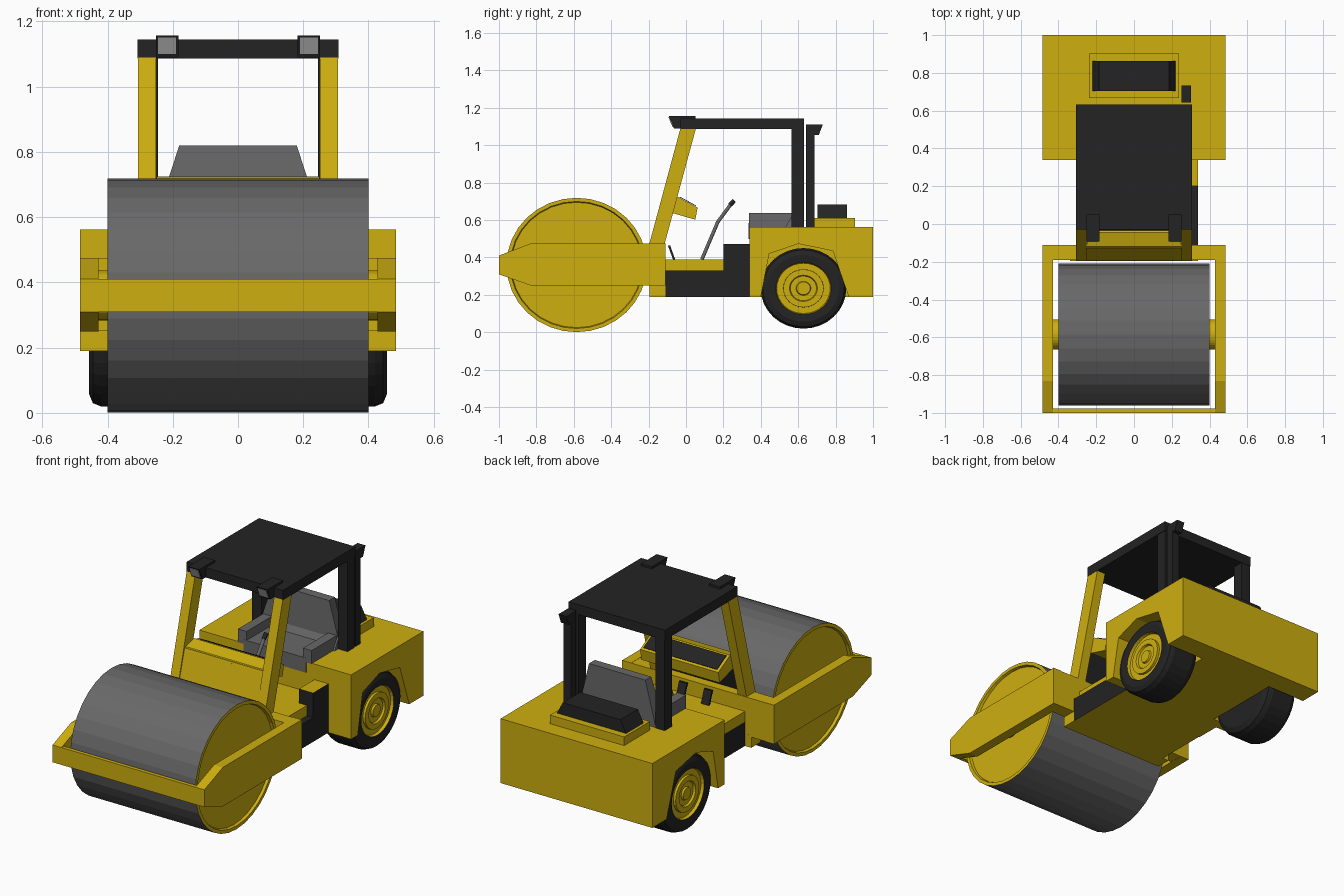
import bpy, bmesh, math
from mathutils import Vector

if "Cube" in bpy.data.objects:
    bpy.data.objects.remove(bpy.data.objects["Cube"])


def material(name, rgb):
    m = bpy.data.materials.new(name)
    m.diffuse_color = (*rgb, 1)
    m.use_nodes = True
    m.node_tree.nodes["Principled BSDF"].inputs["Base Color"].default_value = m.diffuse_color
    return m


YELLOW = material("yellow paint", (0.62, 0.43, 0.005))
BLACK = material("black", (0.017, 0.017, 0.017))
GREY = material("steel grey", (0.14, 0.14, 0.14))
LIGHT = material("lamp glass", (0.42, 0.42, 0.42))


def finish(name, bm, *mats):
    bmesh.ops.recalc_face_normals(bm, faces=bm.faces)
    me = bpy.data.meshes.new(name)
    bm.to_mesh(me)
    bm.free()
    for m in mats:
        me.materials.append(m)
    ob = bpy.data.objects.new(name, me)
    bpy.context.collection.objects.link(ob)
    return ob


def prism(name, profile, x0, x1, *mats, rule=None):
    """Extrude a (y, z) profile from x0 to x1; rule(face) picks the material."""
    bm = bmesh.new()
    a = [bm.verts.new((x0, y, z)) for y, z in profile]
    b = [bm.verts.new((x1, y, z)) for y, z in profile]
    n = len(a)
    bm.faces.new(a)
    bm.faces.new(b[::-1])
    for i in range(n):
        bm.faces.new((a[i], b[i], b[(i + 1) % n], a[(i + 1) % n]))
    bmesh.ops.recalc_face_normals(bm, faces=bm.faces)
    bm.normal_update()
    if rule:
        for f in bm.faces:
            f.material_index = rule(f)
    return finish(name, bm, *mats)


def box(name, x0, x1, y0, y1, z0, z1, *mats, rule=None):
    return prism(name, [(y0, z0), (y1, z0), (y1, z1), (y0, z1)], x0, x1, *mats, rule=rule)


def taper(ob, z_min, factor):
    """Narrow everything above z_min across x."""
    for v in ob.data.vertices:
        if v.co.z > z_min:
            v.co.x *= factor


def lathe(name, profile, cy, cz, squash, mats, rule, segs=32):
    """Revolve (x, radius) points about an axis along x; squash scales z."""
    bm = bmesh.new()
    rings = []
    for x, r in profile:
        rings.append([bm.verts.new((x, cy + r * math.cos(t), cz + squash * r * math.sin(t)))
                      for t in (2 * math.pi * i / segs for i in range(segs))])
    for k in range(len(rings) - 1):
        for i in range(segs):
            j = (i + 1) % segs
            f = bm.faces.new((rings[k][i], rings[k][j], rings[k + 1][j], rings[k + 1][i]))
            f.material_index = rule(k)
    for ring, k in ((rings[0], 0), (rings[-1], len(rings) - 2)):
        bm.faces.new(ring).material_index = rule(k)
    return finish(name, bm, *mats)


def rod(name, points, radius, mat):
    cu = bpy.data.curves.new(name, "CURVE")
    cu.dimensions = "3D"
    cu.bevel_depth = radius
    cu.bevel_resolution = 1
    cu.use_fill_caps = True
    sp = cu.splines.new("POLY")
    sp.points.add(len(points) - 1)
    for p, co in zip(sp.points, points):
        p.co = (*co, 1)
    cu.materials.append(mat)
    ob = bpy.data.objects.new(name, cu)
    bpy.context.collection.objects.link(ob)


# Roller drum with yellow recessed ends
lathe("roller_drum", [(-0.385, 0.35), (-0.4, 0.355), (-0.4, 0.375), (0.4, 0.375),
                      (0.4, 0.355), (0.385, 0.35)],
      -0.585, 0.36, 0.957, (GREY, YELLOW), lambda k: 0 if k == 2 else 1)
lathe("drum_axle", [(-0.435, 0.08), (0.435, 0.08)], -0.585, 0.36, 0.957,
      (YELLOW,), lambda k: 0)

# Drum frame: arms, front bar, rear crossbeam
ARM = [(-1, 0.31), (-0.83, 0.25), (-0.11, 0.25), (-0.11, 0.475), (-0.83, 0.475), (-1, 0.41)]
for s, side in ((-1, "left"), (1, "right")):
    prism(f"frame_arm_{side}", ARM, s * 0.428, s * 0.485, YELLOW)
box("frame_front_bar", -0.485, 0.485, -1, -0.978, 0.31, 0.41, YELLOW)
box("frame_crossbeam", -0.484, 0.484, -0.19, -0.111, 0.251, 0.474, YELLOW)
box("crossbeam_keel", -0.34, 0.34, -0.195, -0.11, 0.19, 0.26, YELLOW)

# Operator platform, side step and belly
box("belly", -0.3, 0.3, -0.11, 0.36, 0.19, 0.33, BLACK, YELLOW,
    rule=lambda f: 1 if f.normal.z < -0.5 else 0)
box("floor", -0.3, 0.3, -0.11, 0.36, 0.33, 0.39, YELLOW)
box("side_step", 0.3, 0.34, -0.11, 0.2, 0.19, 0.33, BLACK, YELLOW,
    rule=lambda f: 1 if f.normal.z < -0.5 else 0)
for x0, x1, side in ((-0.305, -0.25, "left"), (0.25, 0.34, "right")):
    box(f"side_box_{side}", x0, x1, 0.2, 0.34, 0.19, 0.472, BLACK, YELLOW,
        rule=lambda f: 1 if abs(f.normal.z) > 0.5 else 0)

# Rear body with wheel arches in its outer slices
SIDE = [(0.34, 0.19), (0.40, 0.19), (0.445, 0.42), (0.60, 0.473), (0.785, 0.435),
        (0.87, 0.19), (1, 0.19), (1, 0.562), (0.34, 0.562)]
box("rear_body_core", -0.24, 0.24, 0.34, 1, 0.19, 0.562, YELLOW)
for s, side in ((-1, "left"), (1, "right")):
    prism(f"rear_body_{side}", SIDE, s * 0.24, s * 0.485, YELLOW)
    # Tyre and stepped hub
    lathe(f"tyre_{side}", [(s * 0.245, 0.19), (s * 0.26, 0.218), (s * 0.29, 0.229),
                           (s * 0.42, 0.229), (s * 0.445, 0.218), (s * 0.456, 0.19),
                           (s * 0.452, 0.148), (s * 0.435, 0.143)],
          0.628, 0.235, 0.94, (BLACK, YELLOW), lambda k: 0 if k < 6 else 1)
    lathe(f"hub_{side}", [(s * 0.40, 0.11), (s * 0.449, 0.108), (s * 0.449, 0.075),
                          (s * 0.437, 0.07), (s * 0.437, 0.04), (s * 0.447, 0.036)],
          0.628, 0.235, 0.94, (YELLOW,), lambda k: 0, 24)

# Engine vent on the rear deck
box("deck_plate", -0.237, 0.237, 0.668, 0.903, 0.555, 0.612, YELLOW)
taper(box("engine_vent", -0.222, 0.222, 0.703, 0.862, 0.61, 0.682, BLACK), 0.65, 0.83)

# Seat
box("seat_cushion", -0.2, 0.2, 0.335, 0.57, 0.5, 0.585, GREY)
taper(prism("seat_back", [(0.53, 0.56), (0.625, 0.56), (0.628, 0.82), (0.575, 0.82),
                          (0.565, 0.62)], -0.245, 0.245, GREY), 0.7, 0.735)
for s, side in ((-1, "left"), (1, "right")):
    box(f"armrest_{side}", s * 0.18, s * 0.235, 0.336, 0.565, 0.56, 0.637, GREY)

# Canopy: slanted front pillars, rear posts, roof
for s, side in ((-1, "left"), (1, "right")):
    prism(f"front_pillar_{side}", [(-0.197, 0.47), (-0.115, 0.47), (0.053, 1.09), (-0.03, 1.09)],
          s * 0.252, s * 0.307, YELLOW)
    box(f"rear_post_{side}", s * 0.245, s * 0.305, 0.565, 0.63, 0.56, 1.09, BLACK)
    # Work lamp with a glass plate on its face
    x0, x1 = s * 0.183, s * 0.252
    prism(f"lamp_{side}", [(-0.093, 1.157), (0.05, 1.157), (0.05, 1.09), (-0.065, 1.09)],
          x0, x1, BLACK)
    prism(f"lamp_glass_{side}", [(-0.094, 1.15), (-0.085, 1.15), (-0.064, 1.1), (-0.073, 1.1)],
          s * 0.190, s * 0.245, LIGHT)
box("roof", -0.308, 0.308, -0.03, 0.632, 1.087, 1.144, BLACK)

# Exhaust stack with a swept tip
prism("exhaust", [(0.642, 0.56), (0.688, 0.56), (0.688, 1.055), (0.71, 1.055),
                  (0.732, 1.112), (0.642, 1.112)], 0.252, 0.302, BLACK)

# Front panel between the pillars and the instrument console
prism("front_panel", [(-0.192, 0.47), (-0.165, 0.47), (-0.1, 0.7), (-0.127, 0.7)],
      -0.252, 0.252, YELLOW, BLACK, rule=lambda f: 1 if f.normal.y > 0.5 else 0)
prism("console", [(-0.13, 0.69), (-0.12, 0.705), (-0.045, 0.725), (0.062, 0.667), (0.05, 0.602),
                  (-0.07, 0.637)], -0.25, 0.25, YELLOW)
prism("instrument_plate", [(-0.035, 0.722), (0.052, 0.675), (0.054, 0.678), (-0.033, 0.725)],
      -0.235, 0.235, BLACK)

# Steering lever and pedals
rod("steering_column", [(0, 0.085, 0.39), (0, 0.17, 0.59), (0, 0.24, 0.685)], 0.011, GREY)
rod("lever_grip", [(0, 0.235, 0.68), (0, 0.258, 0.705)], 0.014, BLACK)
for x, side in ((-0.08, "left"), (0.08, "right")):
    prism(f"pedal_{side}", [(-0.07, 0.39), (-0.058, 0.39), (-0.085, 0.465), (-0.097, 0.465)],
          x - 0.025, x + 0.025, BLACK)
